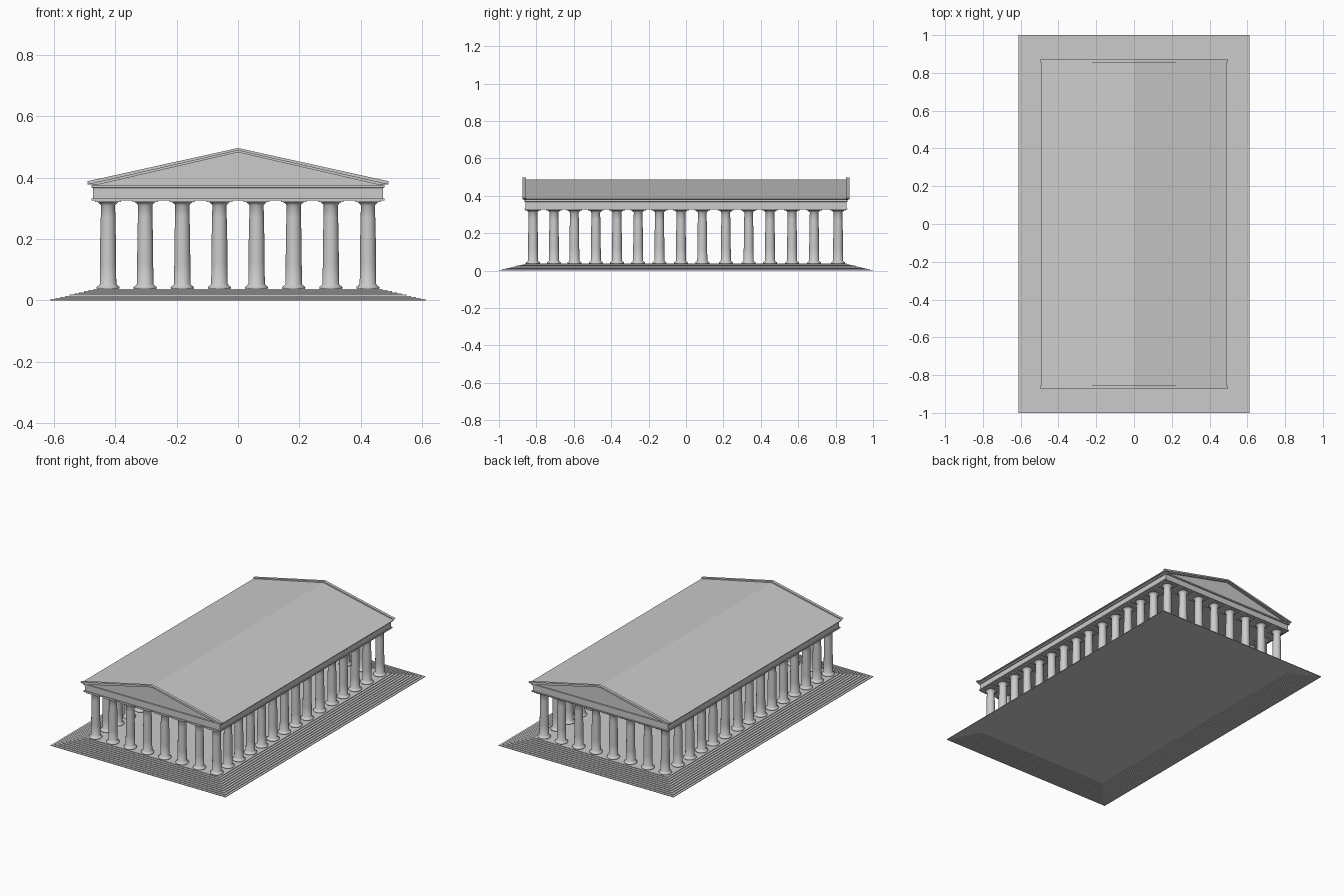
import bpy, bmesh, math

if "Cube" in bpy.data.objects:
    bpy.data.objects.remove(bpy.data.objects["Cube"])


def finish(name, bm, smooth=False):
    bmesh.ops.recalc_face_normals(bm, faces=bm.faces)
    me = bpy.data.meshes.new(name)
    bm.to_mesh(me)
    bm.free()
    ob = bpy.data.objects.new(name, me)
    bpy.context.collection.objects.link(ob)
    if smooth:
        bpy.ops.object.select_all(action='DESELECT')
        ob.select_set(True)
        bpy.context.view_layer.objects.active = ob
        bpy.ops.object.shade_smooth_by_angle(angle=math.radians(50))
    return ob


def rect_stack(name, rings, bottom=True):
    """Solid (or shell open below) through rectangles (half x, half y, z)."""
    bm = bmesh.new()
    loops = [[bm.verts.new((sx * hx, sy * hy, z))
              for sx, sy in ((-1, -1), (1, -1), (1, 1), (-1, 1))]
             for hx, hy, z in rings]
    for a, b in zip(loops, loops[1:]):
        for i in range(4):
            j = (i + 1) % 4
            bm.faces.new((a[i], a[j], b[j], b[i]))
    bm.faces.new(loops[-1])
    if bottom:
        bm.faces.new(loops[0])
    return finish(name, bm)


def prism(name, profile, y0, y1):
    """Extrude an x-z outline along y."""
    bm = bmesh.new()
    face = bm.faces.new([bm.verts.new((x, y0, z)) for x, z in profile])
    ext = bmesh.ops.extrude_face_region(bm, geom=[face])
    verts = [v for v in ext['geom'] if isinstance(v, bmesh.types.BMVert)]
    bmesh.ops.translate(bm, verts=verts, vec=(0, y1 - y0, 0))
    return finish(name, bm)


# Stepped base, a shell that is open underneath
STEPS, TOP = 10, 0.037
rings = []
for i in range(STEPS):
    inset = 0.14 * i / (STEPS - 1)
    rings += [(0.612 - inset, 1 - inset, TOP * i / STEPS),
              (0.612 - inset, 1 - inset, TOP * (i + 1) / STEPS)]
rect_stack("stepped_base", rings, bottom=False)

# Column: turned shaft with round foot and flared capital, square abacus
profile = [(0.036, 0.037), (0.038, 0.040), (0.037, 0.044), (0.031, 0.048),
           (0.027, 0.053), (0.0262, 0.12), (0.0255, 0.20), (0.0238, 0.27),
           (0.0232, 0.310), (0.027, 0.315), (0.034, 0.321)]
SEG = 24
bm = bmesh.new()
loops = [[bm.verts.new((r * math.cos(2 * math.pi * k / SEG),
                        r * math.sin(2 * math.pi * k / SEG), z))
          for k in range(SEG)] for r, z in profile]
for a, b in zip(loops, loops[1:]):
    for k in range(SEG):
        n = (k + 1) % SEG
        bm.faces.new((a[k], a[n], b[n], b[k]))
bm.faces.new(loops[0])
bm.faces.new(loops[-1])
abacus = bmesh.ops.create_cube(bm, size=1)['verts']
bmesh.ops.scale(bm, verts=abacus, vec=(0.084, 0.084, 0.007))
bmesh.ops.translate(bm, verts=abacus, vec=(0, 0, 0.3235))
column = finish("column", bm, smooth=True)

# Colonnade: eight across each end, fifteen along each side
xs = [0.1212 * (i - 3.5) for i in range(8)]
ys = [-0.818, -0.706, -0.597, -0.482, -0.369, -0.256, -0.142, -0.027,
      0.087, 0.213, 0.335, 0.449, 0.567, 0.685, 0.813]
spots = [(x, y) for y in (ys[0], ys[-1]) for x in xs]
spots += [(x, y) for x in (xs[0], xs[-1]) for y in ys[1:-1]]
column.location = (*spots[0], 0)
for x, y in spots[1:]:
    ob = column.copy()
    ob.location = (x, y, 0)
    bpy.context.collection.objects.link(ob)

# Entablature: lower fillet, frieze and projecting cornice
rect_stack("entablature", [
    (0.478, 0.863, 0.326), (0.478, 0.863, 0.333),
    (0.473, 0.858, 0.333), (0.473, 0.858, 0.366),
    (0.479, 0.864, 0.368), (0.479, 0.864, 0.376)])

# Gabled roof with overhanging eaves; its ends form the pediment walls
prism("roof", [(-0.474, 0.375), (0.474, 0.375), (0.474, 0.378),
               (0.491, 0.378), (0.491, 0.382), (0, 0.488),
               (-0.491, 0.382), (-0.491, 0.378), (-0.474, 0.378)],
      -0.856, 0.856)

# Raking cornices at both gables, with a thinner inner moulding
for side, end in ((-1, "front"), (1, "back")):
    prism(end + "_raking_cornice",
          [(-0.494, 0.388), (0, 0.497), (0.494, 0.388),
           (0.484, 0.379), (0, 0.489), (-0.484, 0.379)],
          side * 0.855, side * 0.873)
    prism(end + "_inner_moulding",
          [(-0.484, 0.379), (0, 0.489), (0.484, 0.379),
           (0.455, 0.378), (0, 0.483), (-0.455, 0.378)],
          side * 0.855, side * 0.867)
